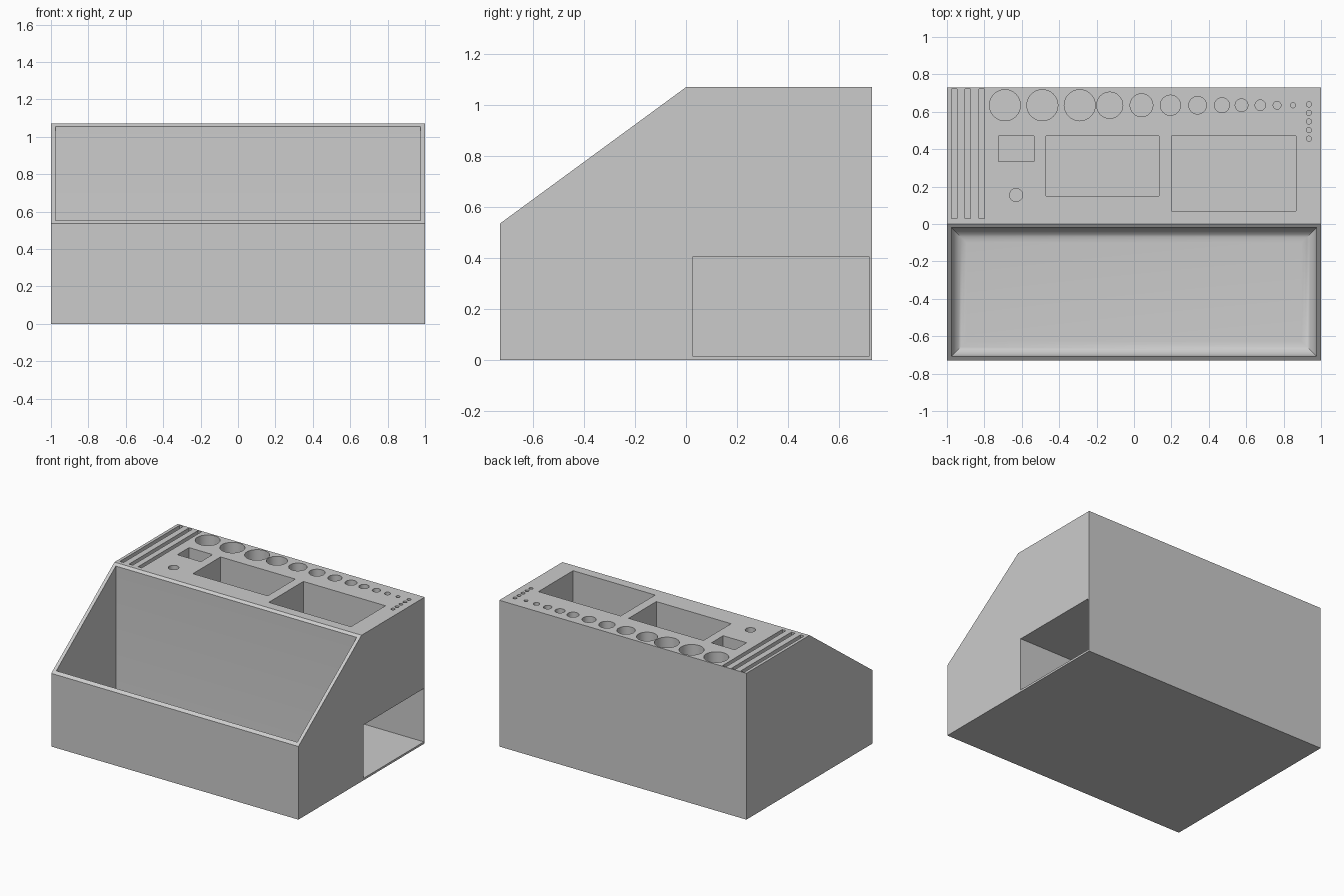
import bpy, bmesh
from math import radians
from mathutils import Matrix, Vector

if "Cube" in bpy.data.objects:
    bpy.data.objects.remove(bpy.data.objects["Cube"], do_unlink=True)

grey = bpy.data.materials.new("plain grey")
grey.use_nodes = True
COLOUR = (0.6, 0.6, 0.6, 1)
grey.diffuse_color = COLOUR
grey.node_tree.nodes["Principled BSDF"].inputs["Base Color"].default_value = COLOUR

TOP, DEPTH, ABOVE = 1.07, 0.73, 1.2


def make_object(name, bm):
    bmesh.ops.recalc_face_normals(bm, faces=bm.faces)
    mesh = bpy.data.meshes.new(name)
    bm.to_mesh(mesh)
    bm.free()
    mesh.materials.append(grey)
    obj = bpy.data.objects.new(name, mesh)
    bpy.context.collection.objects.link(obj)
    return obj


def add_box(bm, x0, x1, y0, y1, z0, z1):
    size = Vector((x1 - x0, y1 - y0, z1 - z0))
    centre = Vector((x0 + x1, y0 + y1, z0 + z1)) / 2
    bmesh.ops.create_cube(bm, size=1, matrix=Matrix.LocRotScale(centre, None, size))


def add_hole(bm, x, y, r, floor):
    bmesh.ops.create_cone(bm, cap_ends=True, segments=32, radius1=r, radius2=r,
                          depth=ABOVE - floor,
                          matrix=Matrix.Translation((x, y, (ABOVE + floor) / 2)))


# Body: side profile with a sloped front, extruded across the width
bm = bmesh.new()
profile = [(-DEPTH, 0), (DEPTH, 0), (DEPTH, TOP), (0, TOP), (-DEPTH, TOP / 2)]
side = bm.faces.new([bm.verts.new((-1, y, z)) for y, z in profile])
new = bmesh.ops.extrude_face_region(bm, geom=[side], use_keep_orig=True)["geom"]
bmesh.ops.translate(bm, vec=(2, 0, 0), verts=[v for v in new if isinstance(v, bmesh.types.BMVert)])
body = make_object("organizer_body", bm)

# Front bin with rounded floor edges
bm = bmesh.new()
add_box(bm, -0.975, 0.975, -0.707, -0.02, 0.025, ABOVE)
low = [e for e in bm.edges if all(v.co.z < 0.1 for v in e.verts)]
bmesh.ops.bevel(bm, geom=low, offset=0.08, segments=8, profile=0.5, affect='EDGES')
bin_cutter = make_object("bin_cutter", bm)

# Side compartment, open on the left side
bm = bmesh.new()
add_box(bm, -0.975, 1.1, 0.025, 0.72, 0.015, 0.405)
compartment_cutter = make_object("side_compartment_cutter", bm)

# Rectangular pockets and long slots in the top
bm = bmesh.new()
for x0, x1, y0, y1, floor in [(-0.47, 0.135, 0.15, 0.47, 0.43),
                              (0.2, 0.865, 0.07, 0.47, 0.43),
                              (-0.725, -0.535, 0.335, 0.47, 0.6)]:
    add_box(bm, x0, x1, y0, y1, floor, ABOVE)
for x in (-0.962, -0.888, -0.815):
    add_box(bm, x - 0.015, x + 0.015, 0.03, 0.722, 0.6, ABOVE)
pocket_cutter = make_object("pocket_cutter", bm)

# Row of shrinking round holes, a column of small ones and a single hole
bm = bmesh.new()
row = [(-0.69, 0.083), (-0.49, 0.083), (-0.29, 0.083), (-0.13, 0.07),
       (0.04, 0.061), (0.195, 0.054), (0.34, 0.047), (0.47, 0.04),
       (0.575, 0.034), (0.675, 0.028), (0.765, 0.021), (0.85, 0.014)]
for x, r in row:
    add_hole(bm, x, 0.635, r, 0.6)
for i in range(5):
    add_hole(bm, 0.935, 0.64 - i * 0.046, 0.014, 0.6)
add_hole(bm, -0.63, 0.155, 0.035, 0.6)
hole_cutter = make_object("hole_cutter", bm)

# Cut everything out, then drop the cutters
cutters = [bin_cutter, compartment_cutter, pocket_cutter, hole_cutter]
for cutter in cutters:
    mod = body.modifiers.new(cutter.name, 'BOOLEAN')
    mod.operation = 'DIFFERENCE'
    mod.solver = 'EXACT'
    mod.object = cutter
bpy.context.view_layer.update()
result = bpy.data.meshes.new_from_object(body.evaluated_get(bpy.context.evaluated_depsgraph_get()))
body.modifiers.clear()
body.data = result
for cutter in cutters:
    bpy.data.objects.remove(cutter, do_unlink=True)

# Smooth the round walls, keep the edges sharp
bpy.ops.object.select_all(action='DESELECT')
body.select_set(True)
bpy.context.view_layer.objects.active = body
bpy.ops.object.shade_smooth_by_angle(angle=radians(30))
